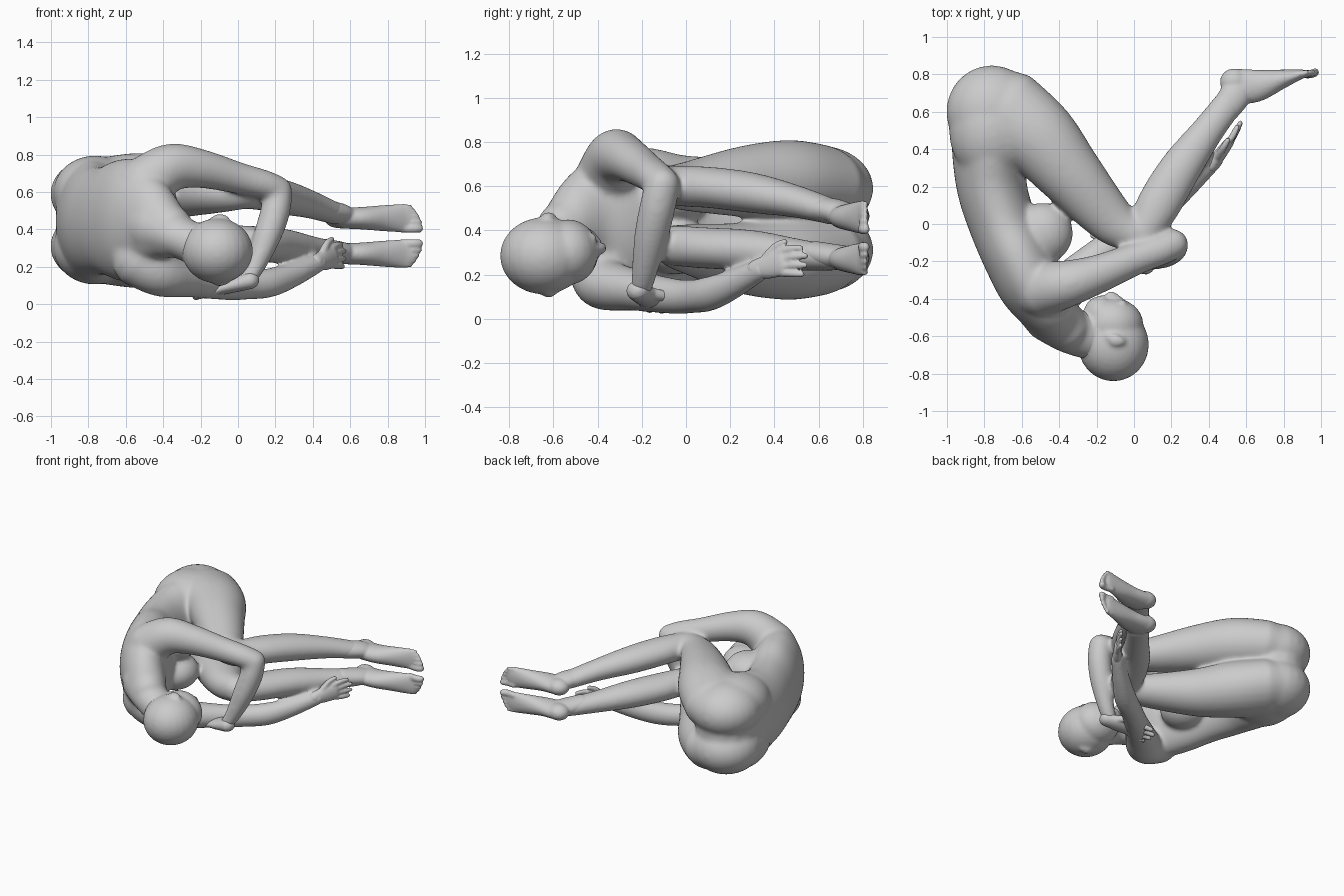
import bpy, bmesh, math
from mathutils import Vector, Matrix

UP = Vector((0, 0, 1))


def ball(bm, c, r, turn=0):
    m = Matrix.Translation(c) @ Matrix.Rotation(math.radians(turn), 4, 'Z') @ Matrix.Diagonal((*r, 1))
    bmesh.ops.create_uvsphere(bm, u_segments=24, v_segments=16, radius=1, matrix=m)


def spline(p, steps):
    """Catmull-Rom interpolation of (x, y, z, ra, rb) stations."""
    out = []
    q = [p[0]] + p + [p[-1]]
    for i in range(1, len(q) - 2):
        for s in range(steps):
            t = s / steps
            out.append([0.5 * (2 * b + (c - a) * t + (2 * a - 5 * b + 4 * c - d) * t * t
                               + (3 * b - a - 3 * c + d) * t ** 3)
                        for a, b, c, d in zip(q[i - 1], q[i], q[i + 1], q[i + 2])])
    return out + [list(p[-1])]


def loft(bm, stations, ref=UP, sides=24, steps=6):
    """Rounded tube; ra lies across ref, rb lies along ref."""
    pts = spline(stations, steps)
    pos = [Vector(p[:3]) for p in pts]
    n = len(pts)
    tan = [(pos[min(i + 1, n - 1)] - pos[max(i - 1, 0)]).normalized() for i in range(n)]
    dome = [(math.sin(math.radians(k)), math.cos(math.radians(k))) for k in (28, 55, 80)]
    rows = [(0, -s, c) for s, c in reversed(dome)]
    rows += [(i, 0, 1) for i in range(n)]
    rows += [(n - 1, s, c) for s, c in dome]
    rings = []
    for i, off, sc in rows:
        t = tan[i]
        a = Vector(ref).cross(t).normalized()
        b = t.cross(a)
        ra, rb = pts[i][3], pts[i][4]
        c = pos[i] + t * off * min(ra, rb)
        rings.append([bm.verts.new(c + a * math.cos(w) * ra * sc + b * math.sin(w) * rb * sc)
                      for w in (2 * math.pi * j / sides for j in range(sides))])
    for r, s in zip(rings, rings[1:]):
        for j in range(sides):
            k = (j + 1) % sides
            bm.faces.new((r[j], r[k], s[k], s[j]))
    bm.faces.new(rings[0][::-1])
    bm.faces.new(rings[-1])


def finish(name, bm, voxel, smooth):
    bmesh.ops.recalc_face_normals(bm, faces=bm.faces)
    me = bpy.data.meshes.new(name)
    bm.to_mesh(me)
    bm.free()
    ob = bpy.data.objects.new(name, me)
    bpy.context.collection.objects.link(ob)
    m = ob.modifiers.new("fuse", 'REMESH')
    m.mode = 'VOXEL'
    m.voxel_size = voxel
    m.use_smooth_shade = True
    s = ob.modifiers.new("soften", 'SMOOTH')
    s.factor = 0.5
    s.iterations = smooth


def hand(name, wrist, along, side, curl, k=1.0):
    """Palm, four fingers and a thumb; side points towards the thumb."""
    bm = bmesh.new()
    w, d = Vector(wrist), Vector(along).normalized()
    s, c = Vector(side).normalized(), Vector(curl)

    def at(f, u, r1, r2, bend=0):
        return (*(w + (d * f + s * u + c * bend) * k), r1 * k, r2 * k)
    loft(bm, [at(-.04, 0, .038, .044), at(.05, 0, .032, .058), at(.12, 0, .026, .06)], s)
    for u, ln in ((.048, .1), (.016, .12), (-.016, .11), (-.046, .085)):
        loft(bm, [at(.11, u, .019, .019), at(.12 + ln * .5, u * 1.2, .018, .018, .012),
                  at(.12 + ln, u * 1.25, .014, .014, .045)], s, 10, 3)
    loft(bm, [at(.03, .04, .023, .023), at(.09, .085, .019, .019, .015),
              at(.14, .1, .015, .015, .03)], d.cross(s), 10, 3)
    finish(name, bm, .008, 2)


body = bmesh.new()

# torso
loft(body, [(-.755, .6, .445, .21, .25), (-.77, .42, .445, .205, .325), (-.76, .2, .445, .188, .295),
            (-.70, 0, .447, .182, .292), (-.62, -.17, .45, .188, .325), (-.545, -.33, .445, .18, .325),
            (-.47, -.45, .43, .15, .25), (-.37, -.55, .39, .13, .15)], sides=36)
for z in (.56, .33):
    ball(body, (-.49, -.05, z), (.165, .165, .13))
# neck
loft(body, [(-.46, -.49, .42, .14, .16), (-.34, -.57, .37, .125, .115), (-.2, -.61, .31, .125, .115)])

# upper arm side
bend = Vector((-.4, .9, 0))
loft(body, [(-.5, -.35, .64, .15, .15), (-.36, -.32, .73, .13, .127), (-.2, -.27, .725, .105, .105),
            (0, -.19, .675, .086, .088), (.14, -.14, .64, .078, .083), (.215, -.105, .61, .075, .08)], bend)
loft(body, [(.215, -.105, .61, .075, .08), (.2, -.13, .5, .08, .083), (.155, -.16, .36, .074, .078),
            (.09, -.19, .2, .054, .058), (.04, -.205, .12, .043, .05)], bend)

# lower arm side
loft(body, [(-.52, -.38, .24, .15, .16), (-.41, -.37, .16, .13, .122), (-.25, -.23, .13, .105, .095),
            (-.08, -.08, .105, .083, .083), (.04, .02, .1, .078, .077), (.17, .11, .115, .077, .079),
            (.3, .22, .16, .062, .067), (.44, .345, .225, .044, .05)])

# buttocks, hips, thighs and calves: (side, thigh heights, calf heights, foot height)
legs = ((1, (.6, .62, .62, .6, .6), (.6, .595, .57, .53, .48), .46),
        (-1, (.295, .275, .275, .315, .33), (.33, .32, .31, .29, .275), .27))
for s, th, ca, foot_z in legs:
    ball(body, (-.76, .6, .45 + s * .14), (.245, .25, .195))
    ball(body, (-.765, .5, .45 + s * .145), (.225, .28, .2))
    xyr = ((-.69, .59, .245, .19), (-.51, .46, .212, .19), (-.34, .265, .175, .163),
           (-.12, .02, .13, .115), (.015, -.06, .092, .095))
    loft(body, [(x, y, z, a, b) for (x, y, a, b), z in zip(xyr, th)])
    xyr = ((.05, -.05, .092, .092), (.13, .1, .118, .094), (.25, .3, .112, .092),
           (.395, .5, .088, .074), (.53, .675, .08, .058))
    loft(body, [(x, y, z, a, b) for (x, y, a, b), z in zip(xyr, ca)])

finish("body", body, .011, 30)

# head: skull, face, jaw, nose, ears and eyes
head = bmesh.new()
ball(head, (-.11, -.645, .285), (.19, .197, .174))
ball(head, (-.115, -.535, .302), (.165, .14, .148))
ball(head, (-.18, -.48, .32), (.09, .095, .1))
loft(head, [(-.34, -.57, .37, .112, .108), (-.22, -.6, .32, .122, .112)])
loft(head, [(-.06, -.415, .315, .016, .018), (-.11, -.385, .32, .022, .024),
            (-.13, -.38, .32, .02, .03)], sides=12)
for k in (-1, 1):
    loft(head, [(-.14, -.6, .29 + k * .16, .018, .015), (-.1, -.62, .29 + k * .178, .032, .016),
                (-.06, -.63, .29 + k * .17, .02, .014)], sides=12)
    ball(head, (-.06, -.425, .31 + k * .05), (.02, .022, .03))
    ball(head, (-.172, -.4, .325 + .016 * k), (.022, .02, .03))
finish("head", head, .011, 9)

# feet, big toes on the inner sides
for s, th, ca, z in legs:
    bm = bmesh.new()
    loft(bm, [(.46, .58, ca[4] + .02, .074, .057), (.535, .68, ca[4] + .005, .084, .057),
              (.56, .74, z, .085, .057)])
    ball(bm, (.535, .76, z + .005), (.076, .072, .058))
    loft(bm, [(.56, .735, z, .095, .056), (.66, .74, z, .086, .06), (.78, .772, z, .055, .07),
              (.88, .798, z, .029, .077), (.91, .803, z, .022, .074)])
    for off, tip, r in ((-.055, .968, .024), (-.02, .968, .017), (.01, .955, .016),
                        (.036, .94, .015), (.06, .92, .015)):
        loft(bm, [(.88, .805, z + s * off, r, r), (tip - .03, .8, z + s * off, r, r),
                  (tip, .81, z + s * off, r, r)], sides=10, steps=3)
    finish("upper_foot" if s > 0 else "lower_foot", bm, .008, 8)

# hands
hand("upper_hand", (.025, -.2, .115), (-.87, .4, -.25), (.4, .9, .1), (0, 0, -.1), 1.2)
hand("lower_hand", (.44, .345, .23), (.58, .78, .2), (-.15, -.15, 1), (-.2, .2, -.3))
